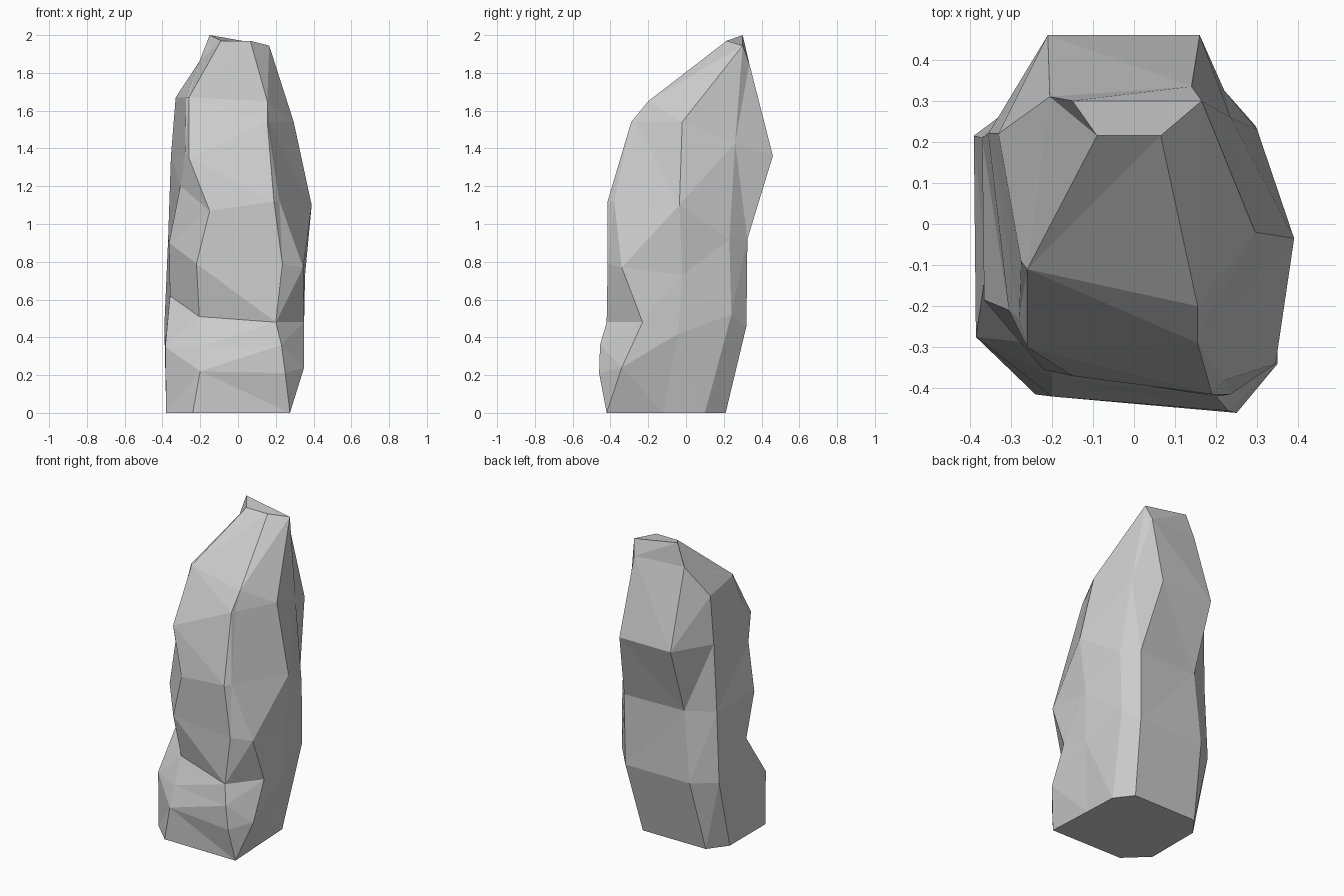
import bpy
import bmesh

if "Cube" in bpy.data.objects:
    bpy.data.objects.remove(bpy.data.objects["Cube"])

bm = bmesh.new()


def ridge(*path):
    """One rising corner line of the rock."""
    return [bm.verts.new(p) for p in path]


def face(*verts):
    if len(set(verts)) > 2:
        bm.faces.new(verts)


def stitch(a, b):
    """Fill the strip between two neighbouring ridges with flat facets."""
    i = j = 0
    while i < len(a) - 1 or j < len(b) - 1:
        more_a, more_b = i < len(a) - 1, j < len(b) - 1
        if more_a and more_b and abs(a[i + 1].co.z - b[j + 1].co.z) < 0.14:
            # matching levels: split the facet along its shorter diagonal
            up_a = (a[i + 1].co - b[j].co).length < (b[j + 1].co - a[i].co).length
        else:
            up_a = not more_b or (more_a and a[i + 1].co.z < b[j + 1].co.z)
        if up_a:
            face(a[i], b[j], a[i + 1])
            i += 1
        else:
            face(a[i], b[j], b[j + 1])
            j += 1


# Corners where several ridges meet
peak = (-0.15, 0.30, 2.0)
shoulder = (0.165, 0.30, 1.945)
left_shoulder = (-0.205, 0.31, 1.86)
toe = (0.275, -0.42, 0)
brow = (0.155, -0.20, 1.65)

# Front ridges, with the ledge near the foot
front_left = ridge((-0.24, -0.415, 0), (-0.20, -0.42, 0.22), (-0.20, -0.375, 0.35),
                   (-0.205, -0.295, 0.51), (-0.22, -0.355, 0.79), (-0.15, -0.37, 1.07),
                   (-0.26, -0.30, 1.35), (-0.26, -0.11, 1.67), (-0.09, 0.215, 1.97))
front_right = ridge(toe, (0.25, -0.46, 0.21), (0.23, -0.455, 0.36),
                    (0.20, -0.42, 0.48), (0.235, -0.415, 0.79), (0.19, -0.415, 1.12),
                    (0.155, -0.29, 1.54), brow, (0.065, 0.215, 1.97))

# Right side ridges, with the notch
right_front = ridge(toe, (0.35, -0.34, 0.24), (0.35, -0.23, 0.48),
                    (0.345, -0.34, 0.77), (0.22, -0.38, 1.12), (0.165, -0.26, 1.54),
                    brow, shoulder)
right_mid = ridge((0.26, -0.12, 0), (0.345, -0.04, 0.42), (0.355, -0.02, 0.73),
                  (0.39, -0.035, 1.10), (0.295, -0.02, 1.54), shoulder)
right_back = ridge((0.25, 0.10, 0), (0.295, 0.24, 0.52), (0.30, 0.23, 0.92),
                   (0.235, 0.26, 1.43), shoulder)

# Back ridges, bulging near the top
back_right = ridge((0.165, 0.21, 0), (0.215, 0.32, 0.46), (0.22, 0.325, 0.92),
                   (0.16, 0.46, 1.36), (0.14, 0.335, 1.85), shoulder)
back_left = ridge((-0.29, 0.21, 0), (-0.25, 0.32, 0.46), (-0.205, 0.31, 0.92),
                  (-0.21, 0.46, 1.36), left_shoulder, peak)

# Left side ridges
left_back = ridge((-0.38, 0.09, 0), (-0.39, 0.215, 0.46), (-0.37, 0.21, 0.92),
                  (-0.355, 0.22, 1.36), (-0.33, 0.22, 1.67), left_shoulder, peak)
left_front = ridge((-0.38, -0.28, 0), (-0.385, -0.275, 0.35), (-0.36, -0.11, 0.62),
                   (-0.365, -0.185, 0.90), (-0.305, -0.21, 1.20), (-0.28, -0.23, 1.37),
                   (-0.275, -0.09, 1.67), left_shoulder, peak)

ridges = [front_left, front_right, right_front, right_mid, right_back,
          back_right, back_left, left_back, left_front]
for k, line in enumerate(ridges):
    stitch(line, ridges[(k + 1) % len(ridges)])

# Flat base and small summit facet
face(*[line[0] for line in reversed(ridges)])
face(front_left[-1], front_right[-1], right_front[-1], back_left[-1])

bmesh.ops.remove_doubles(bm, verts=bm.verts[:], dist=0.001)
bmesh.ops.recalc_face_normals(bm, faces=bm.faces[:])

mesh = bpy.data.meshes.new("standing_rock")
bm.to_mesh(mesh)
bm.free()
rock = bpy.data.objects.new("standing_rock", mesh)
bpy.context.collection.objects.link(rock)
